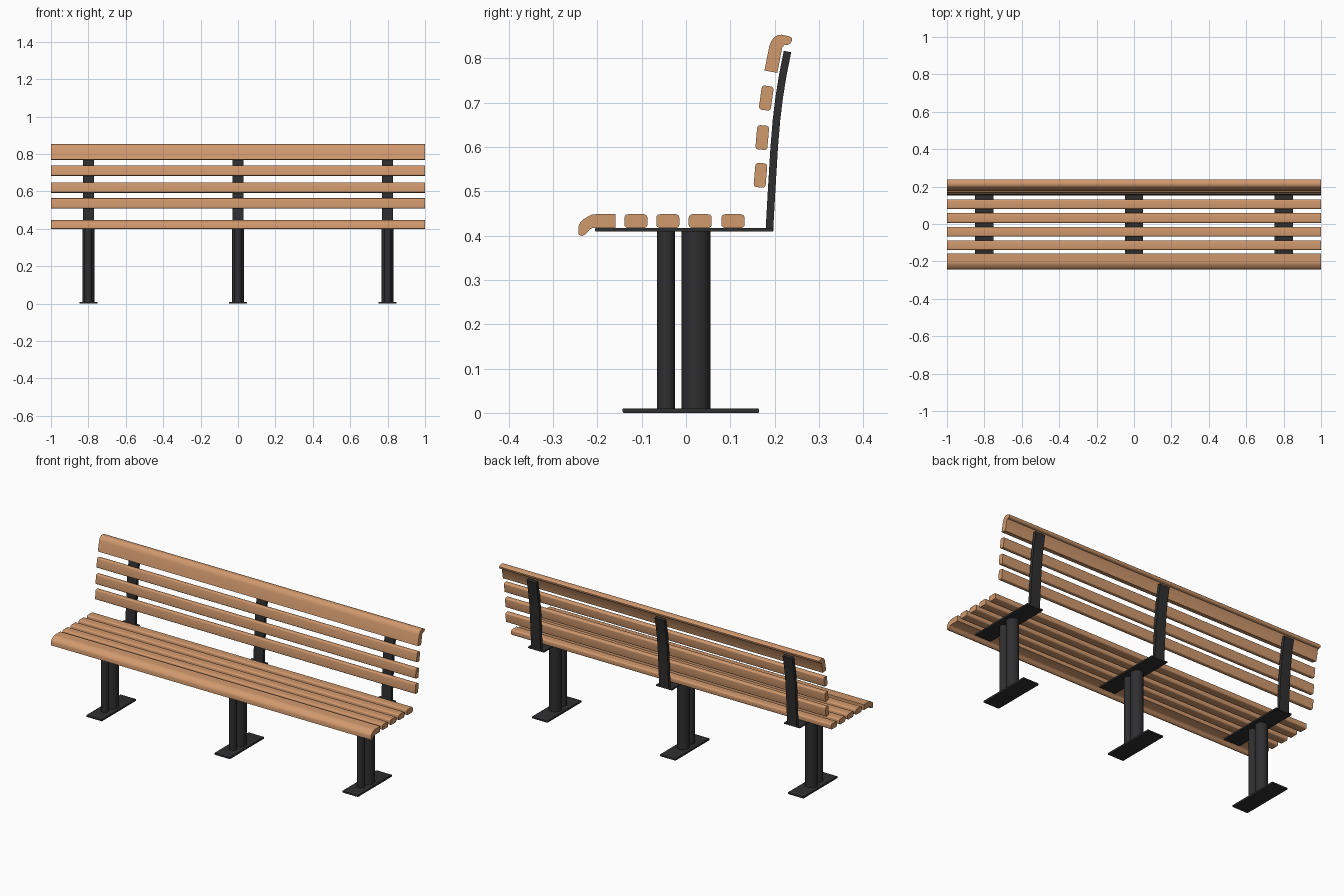
import bpy, bmesh, math
from mathutils import Vector

if "Cube" in bpy.data.objects:
    bpy.data.objects.remove(bpy.data.objects["Cube"])


def material(name, rgb):
    m = bpy.data.materials.new(name)
    m.diffuse_color = (*rgb, 1)
    m.use_nodes = True
    m.node_tree.nodes["Principled BSDF"].inputs["Base Color"].default_value = m.diffuse_color
    return m


WOOD = material("warm wood", (0.64, 0.32, 0.155))
METAL = material("black metal", (0.028, 0.028, 0.03))


def finish(bm, name, mat):
    bmesh.ops.recalc_face_normals(bm, faces=bm.faces)
    me = bpy.data.meshes.new(name)
    bm.to_mesh(me)
    bm.free()
    ob = bpy.data.objects.new(name, me)
    bpy.context.collection.objects.link(ob)
    me.materials.append(mat)
    bpy.ops.object.select_all(action='DESELECT')
    ob.select_set(True)
    bpy.context.view_layer.objects.active = ob
    bpy.ops.object.shade_smooth_by_angle(angle=math.radians(35))
    return ob


def extrude_profile(name, pts, x0, x1, mat):
    """Extrude a (y, z) outline along x."""
    bm = bmesh.new()
    a = [bm.verts.new((x0, y, z)) for y, z in pts]
    b = [bm.verts.new((x1, y, z)) for y, z in pts]
    n = len(pts)
    bm.faces.new(a)
    bm.faces.new(b[::-1])
    for i in range(n):
        j = (i + 1) % n
        bm.faces.new((a[i], b[i], b[j], a[j]))
    return finish(bm, name, mat)


def rounded_rect(cy, cz, w, h, r, tilt=0.0, seg=4):
    """Rounded rectangle outline; positive tilt leans the top towards +y."""
    pts = []
    t = math.radians(tilt)
    for k, (sy, sz) in enumerate(((1, 1), (-1, 1), (-1, -1), (1, -1))):
        for i in range(seg + 1):
            a = math.pi / 2 * (k + i / seg)
            y = sy * (w / 2 - r) + r * math.cos(a)
            z = sz * (h / 2 - r) + r * math.sin(a)
            pts.append((cy + y * math.cos(t) + z * math.sin(t),
                        cz - y * math.sin(t) + z * math.cos(t)))
    return pts


def post(name, x, y, r, z0, z1):
    bm = bmesh.new()
    bmesh.ops.create_cone(bm, cap_ends=True, segments=32, radius1=r, radius2=r, depth=z1 - z0)
    bmesh.ops.translate(bm, verts=bm.verts, vec=Vector((x, y, (z0 + z1) / 2)))
    finish(bm, name, METAL)


# Seat slats
for i, y in enumerate((-0.113, -0.041, 0.032, 0.106)):
    extrude_profile(f"seat_slat_{i+1}", rounded_rect(y, 0.4325, 0.052, 0.031, 0.008), -1, 1, WOOD)

# Rolled front edge of the seat
extrude_profile("seat_front_edge", [
    (-0.242, 0.402), (-0.242, 0.421), (-0.239, 0.429), (-0.232, 0.436), (-0.221, 0.443),
    (-0.213, 0.447), (-0.204, 0.448), (-0.159, 0.448), (-0.159, 0.417), (-0.211, 0.417),
    (-0.217, 0.414), (-0.222, 0.407), (-0.227, 0.402), (-0.235, 0.399)], -1, 1, WOOD)

# Back slats
for i, (y, z, t) in enumerate(((0.168, 0.536, 5), (0.172, 0.621, 5), (0.181, 0.71, 8))):
    extrude_profile(f"back_slat_{i+1}", rounded_rect(y, z, 0.027, 0.055, 0.007, t), -1, 1, WOOD)

# Rolled top rail
extrude_profile("top_rail", [
    (0.177, 0.772), (0.188, 0.828), (0.192, 0.838), (0.199, 0.847), (0.207, 0.852),
    (0.216, 0.853), (0.234, 0.849), (0.239, 0.845), (0.239, 0.839), (0.235, 0.833),
    (0.229, 0.830), (0.222, 0.830), (0.217, 0.824), (0.206, 0.767)], -1, 1, WOOD)

# Curved back support outline
path = [(0.188, 0.41), (0.193, 0.5), (0.199, 0.6), (0.204, 0.66), (0.210, 0.71),
        (0.218, 0.76), (0.229, 0.815)]
left, right = [], []
for i, p in enumerate(path):
    d = (Vector(path[min(i + 1, len(path) - 1)]) - Vector(path[max(i - 1, 0)])).normalized()
    n = Vector((-d.y, d.x)) * 0.0085
    left.append(tuple(Vector(p) + n))
    right.append(tuple(Vector(p) - n))
support = left + right[::-1]

# Three metal frames
for tag, x in (("left", -0.8), ("middle", 0.0), ("right", 0.8)):
    extrude_profile(f"{tag}_foot_plate", rounded_rect(0.011, 0.005, 0.308, 0.01, 0.003),
                    x - 0.048, x + 0.048, METAL)
    post(f"{tag}_front_post", x, -0.045, 0.02, 0.008, 0.411)
    post(f"{tag}_rear_post", x, 0.0225, 0.0325, 0.008, 0.411)
    extrude_profile(f"{tag}_seat_bar", rounded_rect(-0.004, 0.413, 0.402, 0.008, 0.002),
                    x - 0.049, x + 0.049, METAL)
    extrude_profile(f"{tag}_back_support", support, x - 0.03, x + 0.03, METAL)
